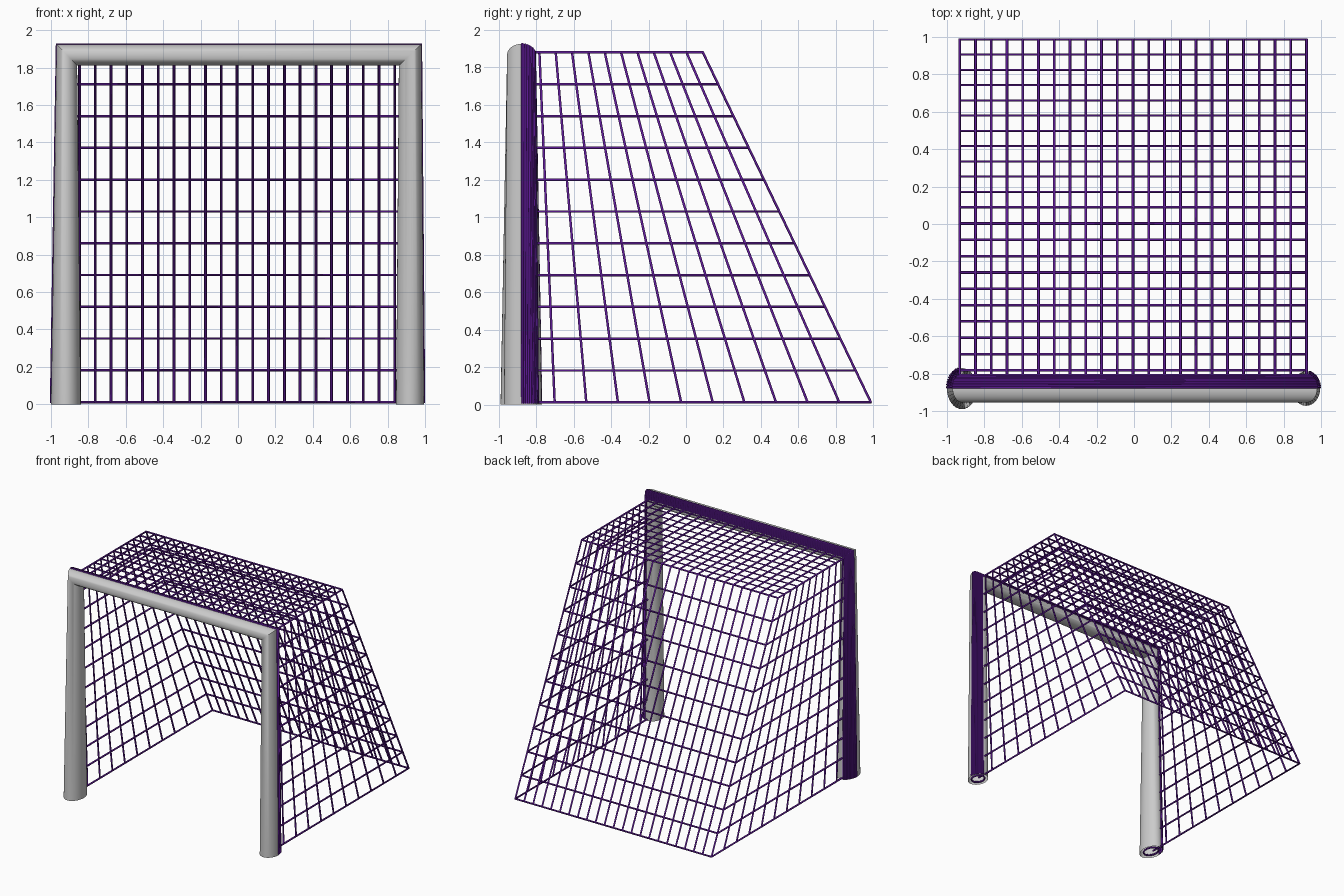
import bpy, bmesh
from math import sin, cos, radians, pi

if "Cube" in bpy.data.objects:
    bpy.data.objects.remove(bpy.data.objects["Cube"])

purple = bpy.data.materials.new("net_purple")
purple.diffuse_color = (0.11, 0.01, 0.3, 1)
purple.use_nodes = True
purple.node_tree.nodes["Principled BSDF"].inputs["Base Color"].default_value = purple.diffuse_color

# Frame sections: centre, then half-sizes (outward x, depth y, outward z)
SECTIONS = [((-0.92, -0.88, 0.0), (-0.08, 0.11, 0)),
            ((-0.915, -0.88, 1.868), (-0.055, 0.075, 0.057)),
            ((0.92, -0.88, 1.868), (0.06, 0.075, 0.057)),
            ((0.92, -0.88, 0.0), (0.075, 0.092, 0))]


def section_point(section, angle, grow=1.0):
    (cx, cy, cz), (rx, ry, rz) = section
    u, v = cos(angle) * grow, sin(angle) * grow
    return (cx + rx * u, cy + ry * v, cz + rz * u)


def make_strands(name, paths, radius, cyclic=False):
    cu = bpy.data.curves.new(name, 'CURVE')
    cu.dimensions = '3D'
    cu.bevel_depth = radius
    cu.bevel_resolution = 1
    cu.use_fill_caps = True
    for path in paths:
        sp = cu.splines.new('POLY')
        sp.points.add(len(path) - 1)
        for p, co in zip(sp.points, path):
            p.co = (*co, 1)
        sp.use_cyclic_u = cyclic
    cu.materials.append(purple)
    ob = bpy.data.objects.new(name, cu)
    bpy.context.collection.objects.link(ob)
    return ob


# Goal frame: tapered posts and crossbar with mitred corners
SIDES = 32
bm = bmesh.new()
rings = [[bm.verts.new(section_point(s, 2 * pi * i / SIDES)) for i in range(SIDES)]
         for s in SECTIONS]
for a, b in zip(rings, rings[1:]):
    for i in range(SIDES):
        j = (i + 1) % SIDES
        bm.faces.new((a[i], a[j], b[j], b[i]))
bmesh.ops.recalc_face_normals(bm, faces=bm.faces)
me = bpy.data.meshes.new("goal_frame")
bm.to_mesh(me)
bm.free()
frame = bpy.data.objects.new("goal_frame", me)
bpy.context.collection.objects.link(frame)
bpy.context.view_layer.objects.active = frame
frame.select_set(True)
bpy.ops.object.shade_smooth_by_angle(angle=radians(40))

# Net outline
XL, XR = -0.932, 0.922
FRONT, TOP_BACK, LOW_BACK = -0.87, 0.09, 0.987
LOW, TOP = 0.012, 1.88
R = 0.0075


def mix(a, b, t):
    return a + (b - a) * t


# Strands over the roof and down the back
down = []
for i in range(23):
    x = mix(XL, XR, i / 22)
    down.append([(x, FRONT, TOP), (x, TOP_BACK, TOP), (x, LOW_BACK, LOW)])
make_strands("net_back_strands", down, R)

# Level strands round the sides and back
level = []
for i in range(12):
    t = i / 11
    z, y = mix(LOW, TOP, t), mix(LOW_BACK, TOP_BACK, t)
    level.append([(XL, FRONT, z), (XL, y, z), (XR, y, z), (XR, FRONT, z)])
make_strands("net_level_strands", level, R)

# Strands up one side, across the roof and down the other
across = []
for i in range(11):
    t = (i + 1) / 11
    lo, hi = mix(FRONT, LOW_BACK, t), mix(FRONT, TOP_BACK, t)
    across.append([(XL, lo, LOW), (XL, hi, TOP), (XR, hi, TOP), (XR, lo, LOW)])
make_strands("net_side_strands", across, R)

# Bundled net edge lying on the outer back of the frame
edge = [[section_point(s, radians(4 + 7 * i), 1.01) for s in SECTIONS] for i in range(11)]
for path in edge:
    for k in (0, 3):
        path[k] = (path[k][0], path[k][1], 0.006)
make_strands("net_frame_edge", edge, 0.006)

# Net loops inside the open post feet
loops = []
for s in (SECTIONS[0], SECTIONS[3]):
    ring = [section_point(s, 2 * pi * i / 24, 0.65) for i in range(24)]
    loops.append([(x, y, 0.008) for x, y, z in ring])
make_strands("net_foot_loops", loops, R, True)
